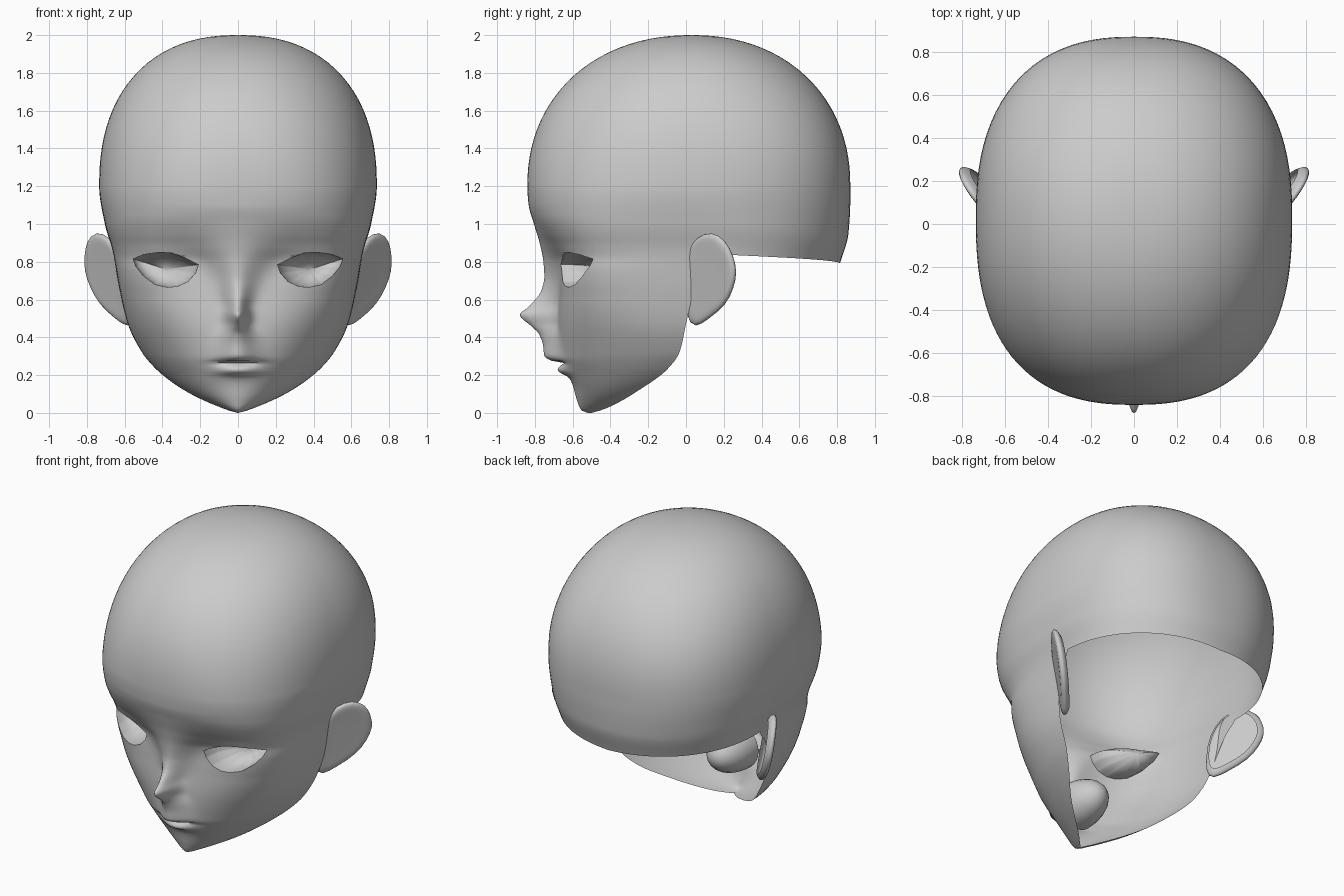
import bpy, bmesh, math
from mathutils import Vector

if "Cube" in bpy.data.objects:
    bpy.data.objects.remove(bpy.data.objects["Cube"])


def curve(*pts):
    """Monotone cubic through (z, value) pairs."""
    s = [(b[1] - a[1]) / (b[0] - a[0]) for a, b in zip(pts, pts[1:])]
    m = [s[0]] + [2 * a * b / (a + b) if a * b > 0 else 0 for a, b in zip(s, s[1:])] + [s[-1]]

    def f(z):
        z = min(max(z, pts[0][0]), pts[-1][0])
        i = max(k for k in range(len(s)) if pts[k][0] <= z)
        h = pts[i + 1][0] - pts[i][0]
        u = (z - pts[i][0]) / h
        return ((1 + 2 * u) * (1 - u) ** 2 * pts[i][1] + u * (1 - u) ** 2 * h * m[i]
                + u * u * (3 - 2 * u) * pts[i + 1][1] + u * u * (u - 1) * h * m[i + 1])
    return f


def finish(bm, name, angle=65, mirror=True, subsurf=0):
    bmesh.ops.recalc_face_normals(bm, faces=bm.faces)
    me = bpy.data.meshes.new(name)
    bm.to_mesh(me)
    bm.free()
    ob = bpy.data.objects.new(name, me)
    bpy.context.collection.objects.link(ob)
    bpy.ops.object.select_all(action='DESELECT')
    ob.select_set(True)
    bpy.context.view_layer.objects.active = ob
    bpy.ops.object.shade_smooth_by_angle(angle=math.radians(angle))
    if mirror:
        ob.modifiers.new("Mirror", 'MIRROR').merge_threshold = 0.0005
    if subsurf:
        mod = ob.modifiers.new("Subdivision", 'SUBSURF')
        mod.levels = mod.render_levels = subsurf
    return ob


# Head profiles: half width, centre-line front, cheek front, back, side line, squareness
width = curve((0, .002), (.01, .04), (.03, .095), (.05, .145), (.1, .25), (.17, .36), (.24, .442),
              (.32, .508), (.47, .583), (.64, .625), (.86, .665), (1.0, .705), (1.2, .735), (1.3, .735))
front = curve((0, -.52), (.015, -.555), (.07, -.578), (.16, -.605), (.19, -.625), (.205, -.652),
              (.225, -.68), (.25, -.665), (.262, -.637), (.272, -.7), (.3, -.75), (.36, -.757),
              (.42, -.78), (.46, -.82), (.52, -.88), (.56, -.835), (.65, -.765), (.72, -.75),
              (.8, -.755), (.9, -.775), (1.0, -.805), (1.1, -.833), (1.2, -.84), (1.3, -.84))
cheek = curve((0, -.52), (.015, -.553), (.07, -.575), (.2, -.63), (.3, -.668), (.45, -.68),
              (.65, -.668), (.8, -.66), (.88, -.69), (.95, -.735), (1.05, -.793), (1.2, -.838), (1.3, -.84))
back = curve((.79, .815), (.95, .86), (1.13, .87), (1.3, .87))
side = curve((0, -.5), (.02, -.43), (.12, -.25), (.23, -.1), (.32, -.035), (.47, 0), (.6, .03),
             (.75, .09), (.84, .16), (1.2, .03), (1.3, .03))
square = curve((0, 1.8), (.2, 1.95), (.4, 2.25), (.6, 2.9), (.8, 3.5), (1.2, 2.5), (2, 2))
square_back = curve((.84, 2.1), (1.2, 2.4), (1.3, 2.4), (2, 2))
bump = curve((0, .2), (.19, .11), (.3, .095), (.4, .075), (.48, .05), (.56, .05), (.65, .07),
             (.75, .11), (.9, .22), (1.1, .35))


def head_point(z, t, kx=1.0, ky=1.0):
    """Point at height z, angle t from the front; kx, ky shrink the ring in the dome."""
    behind = t > math.pi / 2
    zb = z
    if behind and z < 1.2:
        zb -= .05 * ((1.2 - z) / .36) ** 2 * (2 * t / math.pi - 1)
    n, yc = (square_back if behind else square)(z), side(z)
    s, c = abs(math.sin(t)), abs(math.cos(t))
    r = (s ** n + c ** n) ** (-1 / n)
    x = width(z) * s * r
    if behind:
        y = yc + (back(zb) - yc) * c * r
    else:
        y = yc + (cheek(z) - yc) * c * r
        y += (front(z) - cheek(z)) * math.exp(-(x / bump(z)) ** 2)
    return x * kx, .03 + (y - .03) * ky, zb


# Head shell: half grid, open at neck and behind the jaw
bm = bmesh.new()
N = 36
angles = [math.pi / 2 * (i / N) ** 1.25 for i in range(N + 1)]
angles += [math.pi / 2 * (1 + i / 24) for i in range(1, 25)]
rows = []
for i in range(101):
    z = i * .012
    ts = angles if i >= 70 else angles[:N + 1]
    rows.append([bm.verts.new(head_point(z, t)) for t in ts])
for i in range(1, 25):
    a = math.pi / 2 * i / 24
    h = math.sin(a) * (math.sin(a) ** 2.2 + max(math.cos(a), 0) ** 2.2) ** (-1 / 2.2)
    kx, ky = (max(1 - h ** e, 0) ** (1 / e) + .0001 for e in (2.3, 2.15))
    z = 1.2 + .8 * h
    rows.append([bm.verts.new(head_point(z, t, kx, ky)) for t in angles])
for a, b in zip(rows, rows[1:]):
    for j in range(min(len(a), len(b)) - 1):
        bm.faces.new((a[j], a[j + 1], b[j + 1], b[j]))
bmesh.ops.remove_doubles(bm, verts=bm.verts, dist=.0004)

# Eye opening: trim the shell with the convex eye outline
eye = [(.21, .785), (.225, .74), (.265, .695), (.32, .67), (.375, .665), (.44, .68), (.5, .725),
       (.54, .775), (.555, .815), (.5, .838), (.42, .85), (.35, .845), (.28, .82)]
planes = []


def inside():
    out = []
    for f in bm.faces:
        c = f.calc_center_median()
        if c.y < -.3 and .1 < c.x < .62 and .58 < c.z < .93:
            if all((c - p).dot(n) < 0 for p, n in planes):
                out.append(f)
    return out


for (x0, z0), (x1, z1) in zip(eye, eye[1:] + eye[:1]):
    faces = inside()
    geom = faces + list({e for f in faces for e in f.edges}) + list({v for f in faces for v in f.verts})
    p, n = Vector((x0, 0, z0)), Vector((z1 - z0, 0, x0 - x1)).normalized()
    bmesh.ops.bisect_plane(bm, geom=geom, dist=1e-5, plane_co=p, plane_no=n)
    planes.append((p, n))
bmesh.ops.delete(bm, geom=inside(), context='FACES')

# Eye socket: bowl drawn inward from the opening
edges = [e for e in bm.edges if e.is_boundary
         and all(.15 < v.co.x < .6 and v.co.y < -.3 and .6 < v.co.z < .9 for v in e.verts)]
centre = Vector((.38, -.59, .76))
scale, depth = 1.0, 0.0
for s, d in ((1, .02), (.98, .06), (.9, .1), (.7, .135), (.4, .155), (.1, .16)):
    ret = bmesh.ops.extrude_edge_only(bm, edges=edges)['geom']
    edges = [g for g in ret if isinstance(g, bmesh.types.BMEdge)]
    for v in (g for g in ret if isinstance(g, bmesh.types.BMVert)):
        base = v.co - Vector((0, depth, 0)) - centre
        v.co = centre + base * (s / scale) + Vector((0, d, 0))
    scale, depth = s, d
bmesh.ops.holes_fill(bm, edges=edges, sides=0)
finish(bm, "head")

# Ears: outline rings stepped from the front face over the rim to the back
outline = [(.0, .5), (.04, .45), (.11, .5), (.2, .57), (.24, .66), (.26, .75), (.235, .84),
           (.2, .91), (.13, .96), (.05, .93), (.0, .85), (-.02, .7)]
bm = bmesh.new()
normal = Vector((.8, -.58, .0))
loops = []
for s, d in ((.2, .005), (.7, .005), (.92, .008), (1.02, -.003), (1.02, -.025), (.85, -.045)):
    ring = []
    for y, z in outline:
        y, z = .1 + (y - .1) * s, .72 + (z - .72) * s
        ring.append(bm.verts.new(Vector((.61 + .76 * y + .2 * (z - .7), y, z)) + normal * d))
    loops.append(ring)
for a, b in zip(loops, loops[1:]):
    for j in range(len(a)):
        k = (j + 1) % len(a)
        bm.faces.new((a[j], a[k], b[k], b[j]))
bm.faces.new(loops[0])
finish(bm, "ears", 80, subsurf=1)

# Mouth cavity: rounded bag behind the lips, open to the front
bm = bmesh.new()
bmesh.ops.create_uvsphere(bm, u_segments=24, v_segments=14, radius=1)
bmesh.ops.delete(bm, geom=[v for v in bm.verts if v.co.y < -.05], context='VERTS')
for v in bm.verts:
    v.co = Vector((v.co.x * .15, v.co.y * .26 - .55, v.co.z * .15 + .3))
finish(bm, "mouth_cavity", mirror=False)
